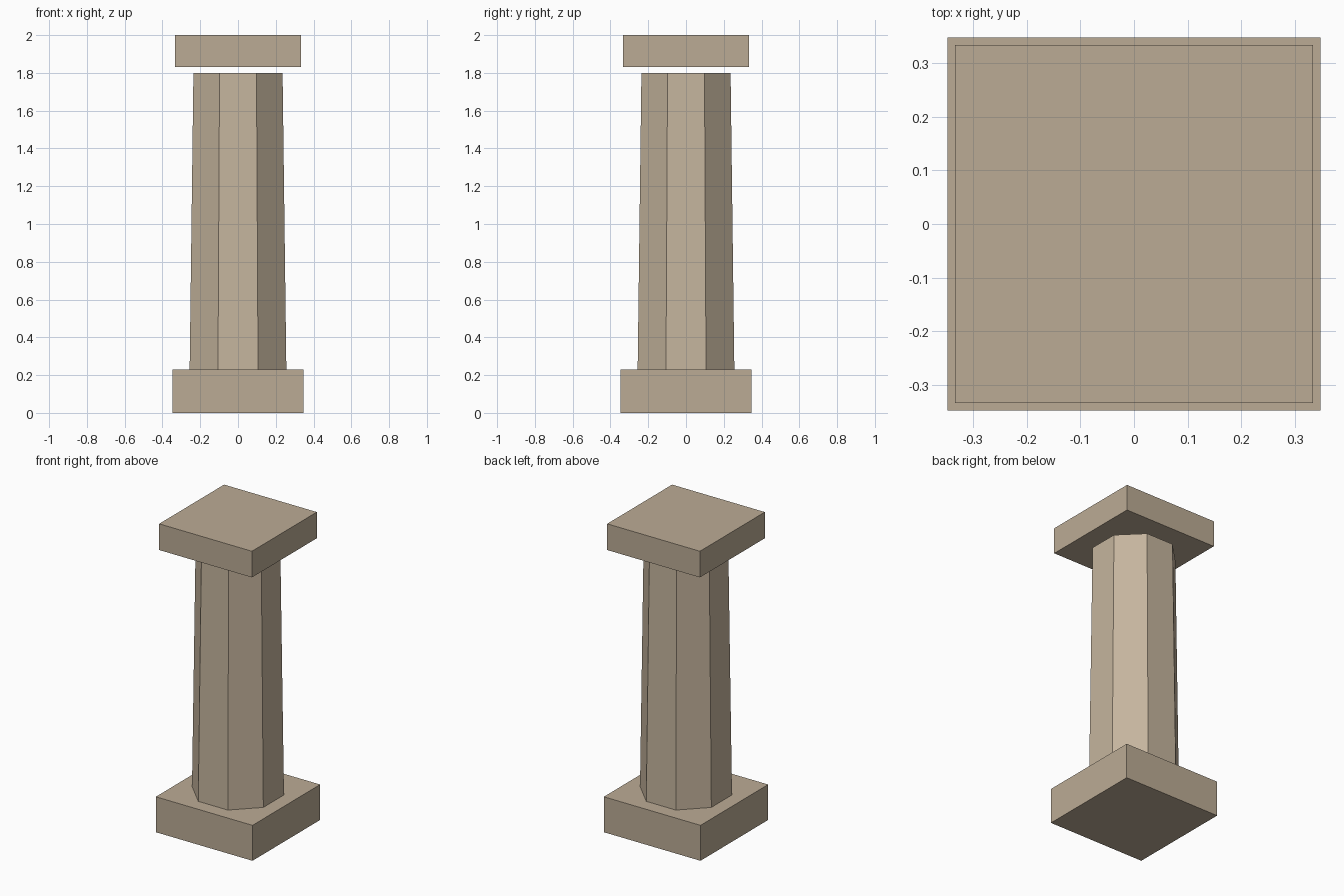
import bpy
from math import pi, cos

if "Cube" in bpy.data.objects:
    bpy.data.objects.remove(bpy.data.objects["Cube"])


def stone(name, color):
    mat = bpy.data.materials.new(name)
    mat.diffuse_color = (*color, 1)
    mat.use_nodes = True
    mat.node_tree.nodes["Principled BSDF"].inputs["Base Color"].default_value = mat.diffuse_color
    return mat


def frustum(name, sides, half_bottom, half_top, z0, z1, mat):
    # Flat-sided block; half widths are measured to the flat faces
    k = cos(pi / sides)
    bpy.ops.mesh.primitive_cone_add(
        vertices=sides, radius1=half_bottom / k, radius2=half_top / k,
        depth=z1 - z0, location=(0, 0, (z0 + z1) / 2), rotation=(0, 0, pi / sides))
    ob = bpy.context.object
    ob.name = name
    bpy.ops.object.transform_apply(location=True, rotation=True, scale=True)
    ob.data.materials.append(mat)
    return ob


shaft_stone = stone("shaft_stone", (0.56, 0.46, 0.34))
block_stone = stone("block_stone", (0.50, 0.41, 0.30))

# Square plinth, tapered octagonal shaft, and square cap floating just above it
frustum("plinth", 4, 0.347, 0.347, 0.0, 0.23, block_stone)
frustum("shaft", 8, 0.256, 0.236, 0.23, 1.80, shaft_stone)
frustum("cap", 4, 0.333, 0.333, 1.83, 2.0, block_stone)
